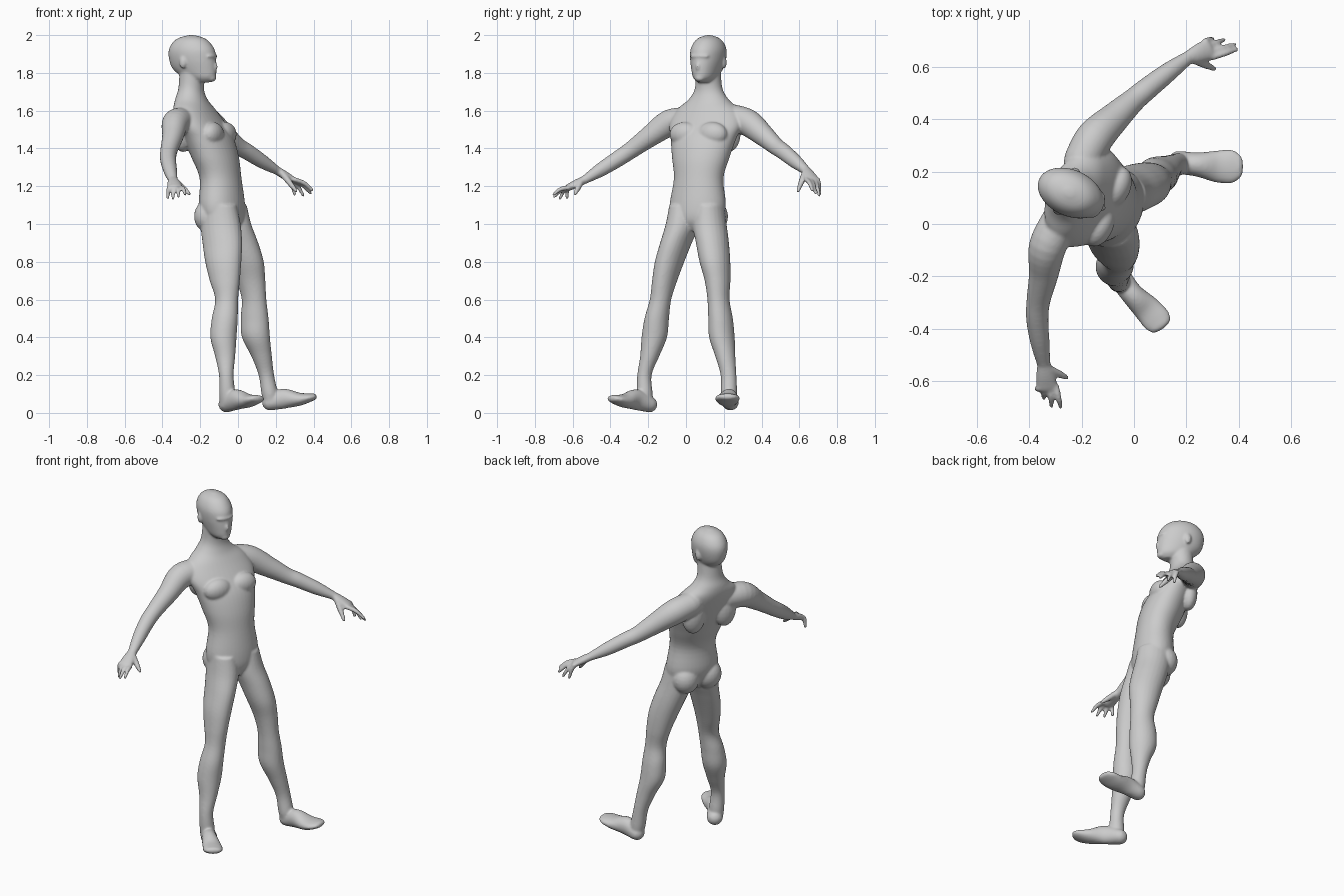
import bpy, bmesh, math
from mathutils import Vector, Matrix

F = Vector((0.91, -0.41, 0)).normalized()   # direction the body faces
S = Vector((0.41, 0.91, 0)).normalized()    # towards the body's left side
Z = Vector((0, 0, 1))
bm = bmesh.new()


def spline(st, sub=5):
    """Catmull-Rom through stations (x, y, z, half_width, half_depth)."""
    out = []
    for i in range(len(st) - 1):
        p = [st[max(i - 1, 0)], st[i], st[i + 1], st[min(i + 2, len(st) - 1)]]
        for k in range(sub):
            t = k / sub
            out.append([0.5 * (2 * b + (c - a) * t + (2 * a - 5 * b + 4 * c - d) * t * t
                               + (3 * b - a - 3 * c + d) * t ** 3) for a, b, c, d in zip(*p)])
    return out + [list(st[-1])]


def loft(st, up=Z, flat=False, n=24):
    """Elliptical tube; flat keeps rings horizontal, otherwise ends are rounded."""
    st = spline([s if len(s) == 5 else (*s, s[3]) for s in st])
    pts = [Vector(s[:3]) for s in st]
    rings = []
    for i, s in enumerate(st):
        t = Z if flat else (pts[min(i + 1, len(pts) - 1)] - pts[max(i - 1, 0)]).normalized()
        u = (up - t * up.dot(t)).normalized()
        rings.append((pts[i], t, t.cross(u), u, max(s[3], .002), max(s[4], .002)))
    if not flat:
        def caps(r, sg):
            c, t, v, u, w, d = r
            return [(c + t * sg * min(w, d) * math.sin(a), t, v, u, w * math.cos(a), d * math.cos(a))
                    for a in (0.5, 0.95, 1.35)]
        rings = caps(rings[0], -1)[::-1] + rings + caps(rings[-1], 1)
    loops = [[bm.verts.new(c + v * w * math.cos(a) + u * d * math.sin(a))
              for a in [2 * math.pi * k / n for k in range(n)]] for c, t, v, u, w, d in rings]
    for A, B in zip(loops, loops[1:]):
        for k in range(n):
            bm.faces.new((A[k], A[(k + 1) % n], B[(k + 1) % n], B[k]))
    bm.faces.new(loops[0][::-1])
    bm.faces.new(loops[-1])


def blob(base, f, s, size):
    """Ellipsoid at base, moved f forward and s to the left; size = depth, width, height."""
    c = Vector(base) + F * f + S * s
    R = Matrix((F, S, Z)).transposed().to_4x4()
    bmesh.ops.create_uvsphere(bm, u_segments=20, v_segments=12, radius=1,
                              matrix=Matrix.Translation(c) @ R @ Matrix.Diagonal((*size, 1)))


# torso and neck
loft([(-.07, .045, .965, .05, .06), (-.075, .055, 1.02, .135, .10), (-.085, .062, 1.1, .155, .115),
      (-.092, .067, 1.24, .136, .105), (-.12, .078, 1.35, .158, .118), (-.155, .092, 1.45, .182, .122),
      (-.195, .105, 1.53, .205, .11), (-.23, .115, 1.605, .175, .095), (-.247, .12, 1.66, .11, .08),
      (-.248, .12, 1.72, .074, .066), (-.24, .117, 1.82, .066, .07)], F, True, 40)

# head
head = [(1.75, .058, .03, .045), (1.775, .04, .056, .09), (1.82, .012, .074, .122),
        (1.87, 0, .086, .131), (1.92, -.005, .088, .128), (1.96, -.008, .074, .104),
        (1.985, -.008, .05, .07), (2.0, -.008, .012, .015)]
hb = Vector((-.24, .117, 0))
loft([(*(hb + F * o)[:2], z, w, d) for z, o, w, d in head], F, True, 40)
blob((-.24, .117, 1.832), .125, 0, (.02, .013, .026))      # nose
blob((-.24, .117, 1.888), .108, 0, (.027, .055, .014))     # brow
blob((-.24, .117, 1.772), .105, 0, (.03, .03, .02))        # chin
for s in (-1, 1):
    blob((-.24, .117, 1.855), -.02, s * .085, (.02, .012, .032))   # ears
    blob((-.085, .06, 1.04), -.05, s * .072, (.072, .078, .085))   # buttocks
    blob((-.165, .095, 1.475), .07, s * .08, (.055, .085, .065))   # chest muscles
    blob((-.19, .105, 1.48), -.065, s * .1, (.05, .07, .1))        # shoulder blades

# legs: x, y, z, half width, half depth from hip to heel
right_leg = [(-.1, -.01, 1.1, .075, .095), (-.092, -.018, 1.0, .085, .11), (-.083, -.053, .9, .078, .11),
             (-.078, -.087, .8, .073, .1), (-.07, -.113, .7, .063, .083), (-.06, -.135, .6, .056, .062),
             (-.07, -.155, .5, .064, .07), (-.077, -.168, .4, .067, .07), (-.068, -.192, .3, .05, .054),
             (-.062, -.22, .2, .038, .039), (-.057, -.218, .1, .042, .042), (-.06, -.21, .03, .035, .035)]
left_leg = [(-.045, .125, 1.1, .075, .095), (-.028, .125, 1.0, .088, .1), (.01, .14, .9, .085, .1),
            (.045, .153, .8, .079, .094), (.068, .167, .7, .066, .079), (.085, .172, .6, .057, .067),
            (.088, .183, .5, .063, .076), (.095, .19, .4, .066, .076), (.125, .208, .3, .053, .055),
            (.15, .225, .2, .042, .041), (.168, .228, .1, .043, .044), (.175, .232, .04, .036, .036)]
for leg in (right_leg, left_leg):
    loft(leg, F, True)

# feet
loft([(-.06, -.195, .045, .045, .043), (-.01, -.265, .07, .043, .055), (.05, -.325, .064, .053, .037),
      (.085, -.365, .07, .056, .026), (.1, -.385, .075, .048, .02)])
loft([(.17, .235, .055, .045, .043), (.24, .228, .075, .046, .053), (.32, .22, .072, .062, .036),
      (.375, .22, .08, .064, .024), (.4, .22, .085, .05, .018)])

# arms
loft([(-.28, .02, 1.545, .07), (-.33, -.085, 1.535, .072), (-.345, -.19, 1.465, .057),
      (-.365, -.29, 1.392, .046), (-.37, -.36, 1.345, .043), (-.36, -.45, 1.288, .037),
      (-.345, -.535, 1.235, .026, .023)])
loft([(-.2, .24, 1.565, .07), (-.15, .33, 1.535, .072), (-.065, .415, 1.465, .057),
      (0, .475, 1.412, .046), (.05, .517, 1.382, .043), (.13, .58, 1.33, .037),
      (.205, .635, 1.284, .026, .023)])


def hand(wrist, knuckle, across, tips, thumb):
    """Palm, four drooping fingers and a thumb."""
    w, k, a = Vector(wrist), Vector(knuckle), Vector(across).normalized()
    loft([(*w, .026, .022), (*w.lerp(k, .5), .036, .022), (*k, .042, .018)], Z)
    for i, tip in enumerate(tips):
        b, tip = k + a * (.033 - .022 * i), Vector(tip)
        m = b.lerp(tip, .55) + Vector((0, 0, .012))
        loft([(*b, .0135), (*m, .0125), (*tip, .009)], Vector((.3, .2, 1)), n=10)
    b, tip = w.lerp(k, .25) + a * .015, Vector(thumb)
    loft([(*b, .018), (*b.lerp(tip, .55), .016), (*tip, .01)], Vector((.3, .2, 1)), n=10)


hand((-.345, -.535, 1.235), (-.332, -.625, 1.192), (1, .12, 0),
     [(-.28, -.7, 1.157), (-.315, -.697, 1.145), (-.345, -.667, 1.135), (-.372, -.63, 1.137)],
     (-.258, -.587, 1.16))
hand((.205, .635, 1.284), (.285, .668, 1.235), (.4, -1, 0),
     [(.393, .667, 1.18), (.385, .687, 1.162), (.345, .705, 1.152), (.3, .708, 1.155)],
     (.308, .593, 1.175))

# fuse every volume into one smooth body
bmesh.ops.recalc_face_normals(bm, faces=bm.faces)
me = bpy.data.meshes.new("human_figure")
bm.to_mesh(me)
bm.free()
body = bpy.data.objects.new("human_figure", me)
bpy.context.collection.objects.link(body)
rm = body.modifiers.new("fuse", 'REMESH')
rm.mode = 'VOXEL'
rm.voxel_size = 0.006
rm.use_smooth_shade = True
sm = body.modifiers.new("soften", 'SMOOTH')
sm.factor = 0.5
sm.iterations = 10
